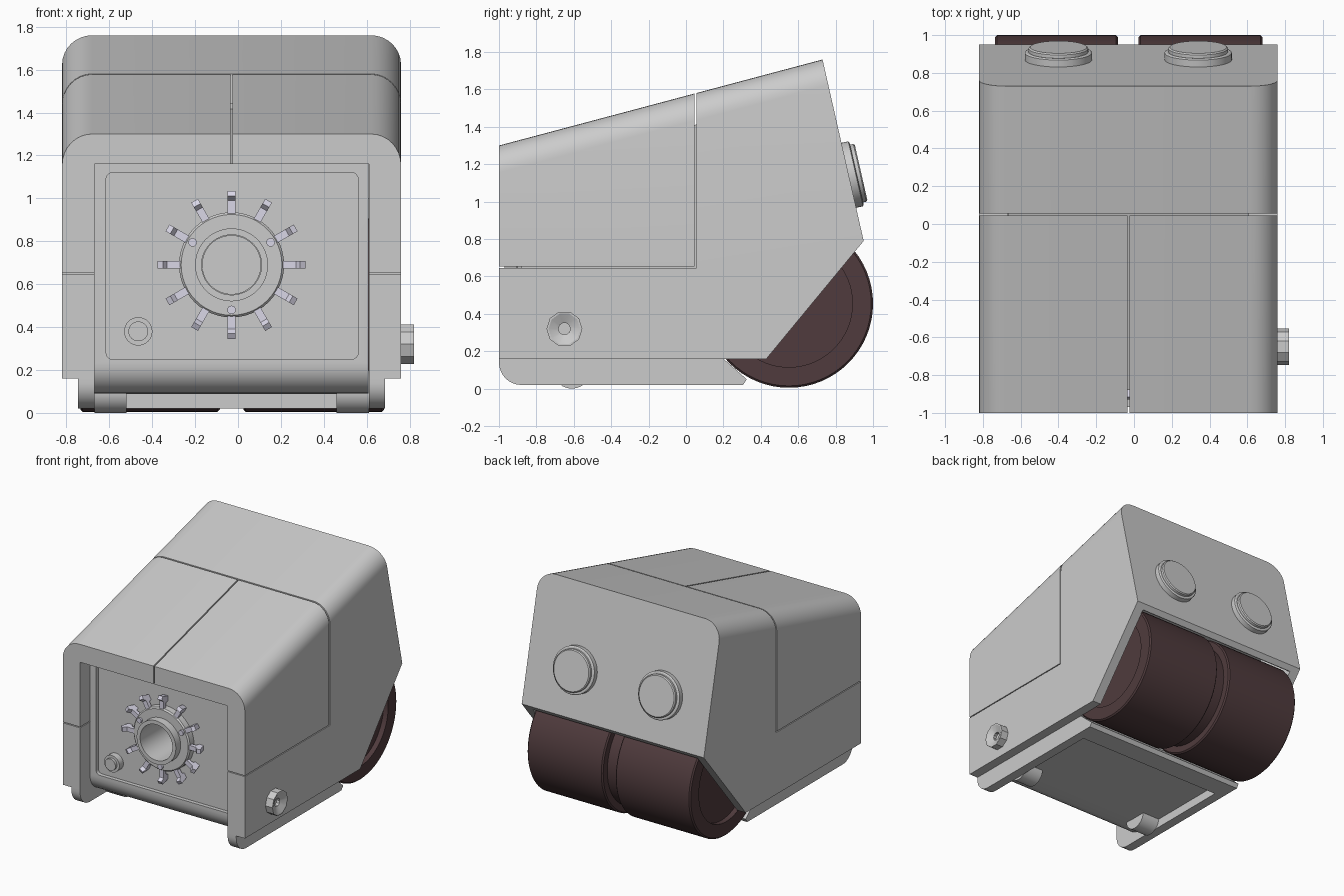
import bpy, bmesh, math
from mathutils import Vector

if "Cube" in bpy.data.objects:
    bpy.data.objects.remove(bpy.data.objects["Cube"])

CX = -0.03  # centre line of the housing


def material(name, rgb):
    m = bpy.data.materials.new(name)
    m.diffuse_color = (*rgb, 1)
    m.use_nodes = True
    m.node_tree.nodes["Principled BSDF"].inputs["Base Color"].default_value = m.diffuse_color
    return m


RUBBER = material("dark_rubber", (0.08, 0.044, 0.047))
METAL = material("pale_metal", (0.70, 0.68, 0.80))
PALE = material("pale_plastic", (1, 1, 1))


def finish(name, bm, mat=None):
    bmesh.ops.recalc_face_normals(bm, faces=bm.faces)
    me = bpy.data.meshes.new(name)
    bm.to_mesh(me)
    bm.free()
    ob = bpy.data.objects.new(name, me)
    bpy.context.collection.objects.link(ob)
    if mat:
        me.materials.append(mat)
    return ob


def prism(name, pts, x0, x1, mat=None, pick=None, radius=0.0, seg=8):
    """Side profile (y, z) extruded along x; edges chosen by pick get rounded."""
    bm = bmesh.new()
    f = bm.faces.new([bm.verts.new((x0, y, z)) for y, z in pts])
    ext = bmesh.ops.extrude_face_region(bm, geom=[f])["geom"]
    for v in ext:
        if isinstance(v, bmesh.types.BMVert):
            v.co.x = x1
    bmesh.ops.recalc_face_normals(bm, faces=bm.faces)
    if pick:
        edges = [e for e in bm.edges if pick(e.verts[0].co, e.verts[1].co)]
        bmesh.ops.bevel(bm, geom=edges, offset=radius, segments=seg,
                        profile=0.5, affect='EDGES')
    return finish(name, bm, mat)


def box(name, lo, hi, **kw):
    pts = [(lo[1], lo[2]), (hi[1], lo[2]), (hi[1], hi[2]), (lo[1], hi[2])]
    return prism(name, pts, lo[0], hi[0], **kw)


def lathe(name, profile, loc, axis, segs=48, mat=None):
    """Revolve (radius, height) points around the given axis."""
    bm = bmesh.new()
    vs = [bm.verts.new((r, 0, h)) for r, h in profile]
    es = [bm.edges.new(p) for p in zip(vs, vs[1:])]
    bmesh.ops.spin(bm, geom=vs + es, cent=(0, 0, 0), axis=(0, 0, 1),
                   angle=2 * math.pi, steps=segs, use_duplicate=False)
    bmesh.ops.remove_doubles(bm, verts=bm.verts, dist=1e-5)
    q = Vector(axis).to_track_quat('Z', 'Y')
    for v in bm.verts:
        v.co = q @ v.co + Vector(loc)
    return finish(name, bm, mat)


def cut(ob, *cutters):
    for c in cutters:
        c.hide_render = True
        m = ob.modifiers.new("cut", 'BOOLEAN')
        m.operation, m.solver, m.object = 'DIFFERENCE', 'EXACT', c
        bpy.context.view_layer.objects.active = ob
        bpy.ops.object.modifier_apply(modifier=m.name)
        bpy.data.objects.remove(c, do_unlink=True)


# Housing: sloped roof with rounded side edges, hollow front and wheel well
shell = prism("housing", [(-1, .16), (-1, 1.30), (.73, 1.76), (.95, .79), (.43, .16)],
              -.82, .76, radius=.14,
              pick=lambda a, b: abs(a.x - b.x) < .01 and a.z > 1.2 and b.z > 1.2)
cut(shell,
    prism("front_cavity", [(-1.1, 0), (-1.1, 1.133), (.075, 1.446), (.075, 0)], -.67, .61),
    prism("wheel_well", [(.07, 0), (.07, 1.0), (.86, 1.0), (.915, .755), (1.1, .755), (1.1, 0)],
          -.745, .685),
    # door seams
    box("seam_cross", (-1, .045, .645), (1, .055, 2)),
    box("seam_side", (-1, -1.1, .645), (1, .05, .652)),
    box("seam_middle", (CX - .005, -1.1, 1), (CX + .005, .05, 2)))

# Inner body with a rounded lower lip, recessed panel and bore
body = prism("inner_body", [(-.88, 1.163), (.085, 1.42), (.085, .09), (-.88, .09)], -.668, .608,
             radius=.14, pick=lambda a, b: a.y < -.8 and b.y < -.8 and a.z < .2 and b.z < .2)
cut(body,
    box("panel_recess", (-.615, -1, .25), (.56, -.85, 1.12), radius=.03, seg=4,
        pick=lambda a, b: abs(a.y - b.y) > .05),
    lathe("bore", [(0, 0), (.14, 0), (.14, .6), (0, .6)], (CX, -.45, .69), (0, -1, 0)))
lathe("bore_end", [(0, 0), (.138, 0), (.138, .01), (0, .01)], (CX, -.46, .69), (0, -1, 0), mat=PALE)

# Hub: flange, raised collar, fasteners and ring of claws
lathe("hub", [(.14, -.01), (.245, -.01), (.245, .05), (.235, .06), (.17, .06), (.17, .12),
              (.14, .12), (.14, -.01)], (CX, -.85, .69), (0, -1, 0))
for i in range(3):
    a = math.radians(30 + 120 * i)
    lathe("hub_fastener", [(0, 0), (.02, 0), (.02, .03), (0, .03)],
          (CX + .21 * math.cos(a), -.895, .69 + .21 * math.sin(a)), (0, -1, 0), 16, METAL)
for i in range(12):
    claw = prism("hub_claw", [(-.905, .2), (-.905, .30), (-.93, .32), (-.915, .345), (-.845, .325),
                              (-.845, .29), (-.875, .28), (-.875, .2)], -.018, .018, METAL)
    claw.location = (CX, 0, .69)
    claw.rotation_euler.y = i * math.pi / 6

# Panel knob
lathe("panel_knob", [(0, -.01), (.066, -.01), (.066, .05), (.046, .05), (.046, .07), (0, .07)],
      (-.465, -.85, .38), (0, -1, 0), 32)

# Base tray: two runners, rear bar and floor plate
side = [(-1, .17), (.2, .17), (.2, .16), (.325, .05), (.305, .02), (-1, .02)]
for name, x0, x1 in (("left_runner", -.745, -.67), ("right_runner", .61, .685)):
    prism(name, side, x0, x1, radius=.12,
          pick=lambda a, b: a.y < -.9 and b.y < -.9 and a.z < .1 and b.z < .1)
prism("tray_rear_bar", [(.14, .16), (.2, .16), (.325, .05), (.305, .02), (.14, .02)], -.67, .61)
box("tray_floor", (-.67, -.65, .088), (.61, .15, .14))

# Rounded feet under the floor
for name, x in (("left_foot", -.67), ("right_foot", .46)):
    lathe(name, [(0, 0), (.1, 0), (.1, .15), (0, .15)], (x, -.61, .10), (1, 0, 0), 24)

# Twin rear rollers with dished ends, on a shared core
for name, x, w in (("left_roller", -.735, .65), ("right_roller", .025, .655)):
    lathe(name, [(0, .04), (.34, .04), (.34, 0), (.44, 0), (.45, .01), (.45, w - .01), (.44, w),
                 (.34, w), (.34, w - .04), (0, w - .04)], (x, .55, .455), (1, 0, 0), 64, RUBBER)
lathe("roller_core", [(0, 0), (.39, 0), (.39, .14), (0, .14)], (-.1, .55, .455), (1, 0, 0), 48, RUBBER)

# Round caps on the sloping back
back = Vector((0, .975, .221))
for name, x in (("left_back_cap", -.40), ("right_back_cap", .34)):
    lathe(name, [(0, -.02), (.178, -.02), (.178, .04), (.17, .045), (.158, .045), (.158, .063),
                 (.15, .07), (0, .07)], (x, .868, 1.14), back)

# Dished side button
lathe("side_button", [(0, -.01), (.096, -.01), (.096, .06), (.085, .06), (.032, .035), (.032, .01),
                      (0, .01)], (.76, -.65, .32), (1, 0, 0), 10)

# Smooth curved parts, keep hard edges crisp
bpy.ops.object.select_all(action='SELECT')
bpy.context.view_layer.objects.active = shell
bpy.ops.object.shade_smooth_by_angle(angle=math.radians(25))
